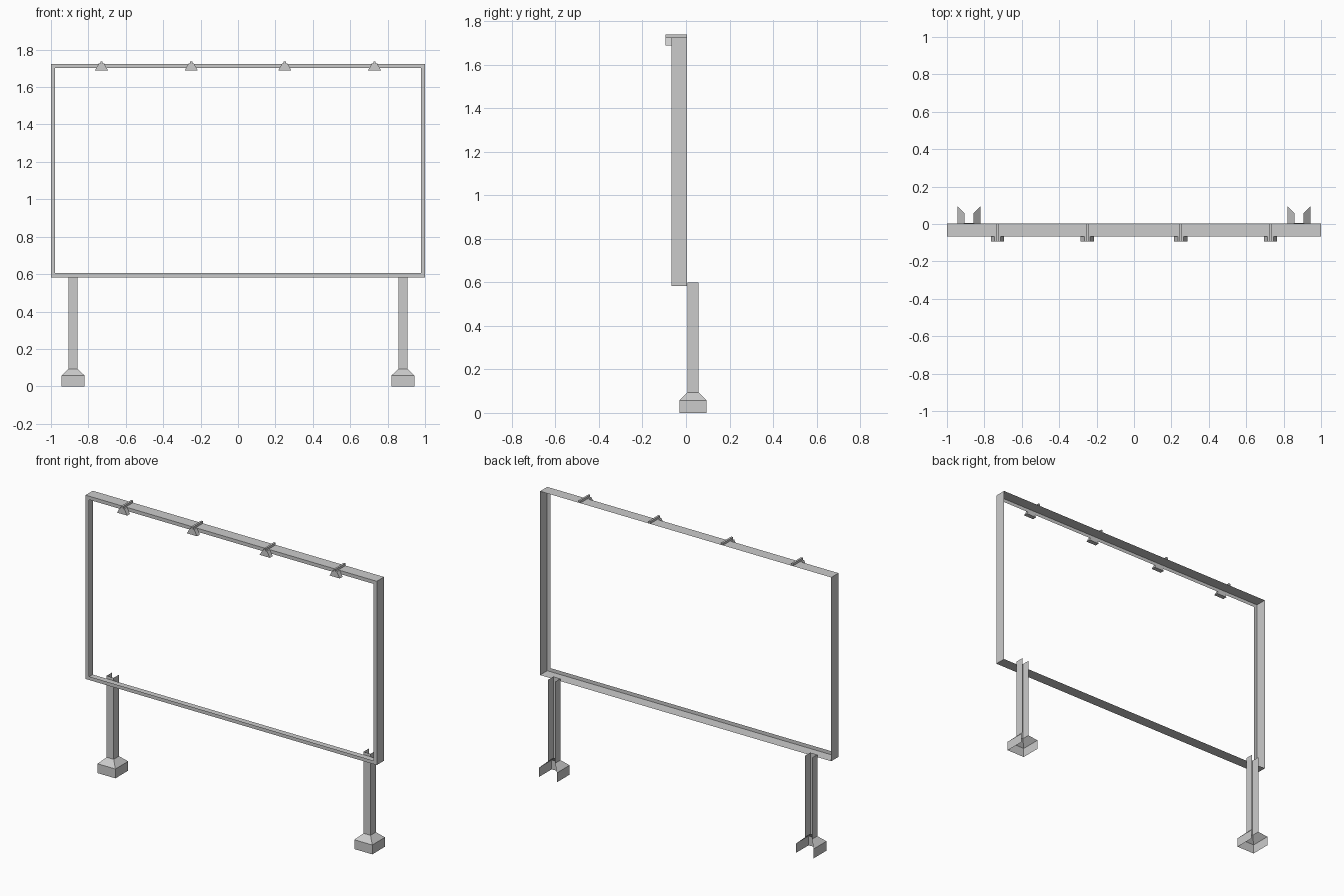
import bpy, bmesh

cube = bpy.data.objects.get("Cube")
if cube:
    bpy.data.objects.remove(cube, do_unlink=True)

grey = bpy.data.materials.new("plain_grey")
grey.use_nodes = True
grey.diffuse_color = (0.6, 0.6, 0.6, 1)
grey.node_tree.nodes["Principled BSDF"].inputs["Base Color"].default_value = (0.6, 0.6, 0.6, 1)


def make_shell(name, rings, closed=True, caps=False):
    """Join matching rings of points into a thin sheet, optionally capped."""
    bm = bmesh.new()
    loops = [[bm.verts.new(p) for p in ring] for ring in rings]
    count = len(loops[0])
    for a, b in zip(loops, loops[1:]):
        for i in range(count if closed else count - 1):
            j = (i + 1) % count
            bm.faces.new((a[i], a[j], b[j], b[i]))
    if caps:
        bm.faces.new(loops[0][::-1])
        bm.faces.new(loops[-1])
        bmesh.ops.recalc_face_normals(bm, faces=bm.faces)
    mesh = bpy.data.meshes.new(name)
    bm.to_mesh(mesh)
    bm.free()
    mesh.materials.append(grey)
    obj = bpy.data.objects.new(name, mesh)
    bpy.context.collection.objects.link(obj)
    return obj


# Sign frame: thin outer walls with a front lip, open at the back
BACK, FRONT, TOP, BOTTOM, LIP = 0.004, -0.067, 1.724, 0.583, 0.022


def frame_ring(inset, y):
    x, low, high = 1 - inset, BOTTOM + inset, TOP - inset
    return [(-x, y, low), (x, y, low), (x, y, high), (-x, y, high)]


make_shell("sign_frame", [frame_ring(0, BACK), frame_ring(0, FRONT), frame_ring(LIP, FRONT)])


# Legs: channels open to the back, flaring into a footing
def channel_ring(cx, half_x, half_y, z, cy=0.032):
    return [(cx - half_x, cy + half_y, z), (cx - half_x, cy - half_y, z),
            (cx + half_x, cy - half_y, z), (cx + half_x, cy + half_y, z)]


for side, cx in (("right", -0.882), ("left", 0.882)):
    make_shell(side + "_leg", [
        channel_ring(cx, 0.0615, 0.0625, 0),
        channel_ring(cx, 0.0615, 0.0625, 0.058),
        channel_ring(cx, 0.024, 0.026, 0.094),
        channel_ring(cx, 0.024, 0.026, 0.6)], closed=False)


# Lamps: trapezoid shades in front of the top rail, each on a thin arm
def lamp_ring(cx, y, low, high, half_low, half_high):
    return [(cx - half_low, y, low), (cx + half_low, y, low),
            (cx + half_high, y, high), (cx - half_high, y, high)]


for i, cx in enumerate((-0.73, -0.25, 0.25, 0.73)):
    make_shell(f"lamp_shade_{i + 1}", [
        lamp_ring(cx, y, 1.689, 1.725, 0.035, 0.015) for y in (-0.0945, FRONT)], caps=True)
    make_shell(f"lamp_arm_{i + 1}", [
        lamp_ring(cx, y, TOP, 1.738, 0.006, 0.006) for y in (-0.0945, BACK)], caps=True)
